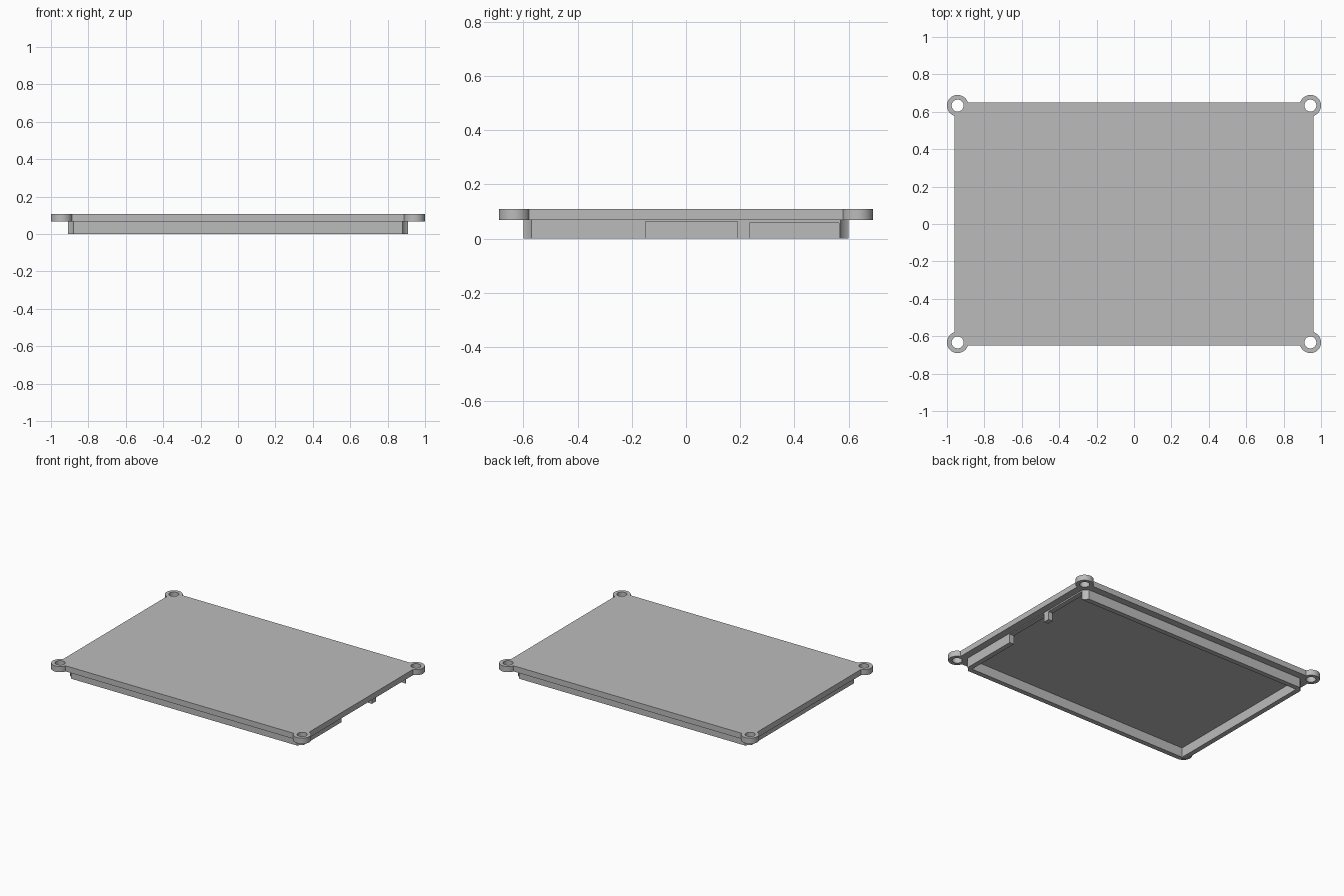
import bpy

if "Cube" in bpy.data.objects:
    bpy.data.objects.remove(bpy.data.objects["Cube"], do_unlink=True)

# Main dimensions
TOP, UNDER = 0.108, 0.068
EAR_X, EAR_Y = 0.943, 0.633
CORNERS = [(sx * EAR_X, sy * EAR_Y) for sx in (-1, 1) for sy in (-1, 1)]

grey = bpy.data.materials.new("plain grey")
grey.use_nodes = True
GREY = (0.5, 0.5, 0.5, 1)
grey.diffuse_color = GREY
grey.node_tree.nodes["Principled BSDF"].inputs["Base Color"].default_value = GREY


def box(name, x0, x1, y0, y1, z0, z1):
    bpy.ops.mesh.primitive_cube_add(
        size=1, location=((x0 + x1) / 2, (y0 + y1) / 2, (z0 + z1) / 2))
    ob = bpy.context.object
    ob.name = name
    ob.scale = (x1 - x0, y1 - y0, z1 - z0)
    bpy.ops.object.transform_apply(location=True, rotation=False, scale=True)
    ob.data.materials.append(grey)
    return ob


def cylinder(name, x, y, radius, z0, z1):
    bpy.ops.mesh.primitive_cylinder_add(
        vertices=64, radius=radius, depth=z1 - z0, location=(x, y, (z0 + z1) / 2))
    ob = bpy.context.object
    ob.name = name
    ob.data.materials.append(grey)
    return ob


def combine(target, other, operation):
    """Apply a boolean and discard the helper."""
    other.hide_render = True
    bpy.context.view_layer.objects.active = target
    mod = target.modifiers.new("shape", 'BOOLEAN')
    mod.operation, mod.object, mod.solver = operation, other, 'EXACT'
    bpy.ops.object.modifier_apply(modifier=mod.name)
    bpy.data.objects.remove(other, do_unlink=True)


def smooth(ob):
    bpy.ops.object.select_all(action='DESELECT')
    ob.select_set(True)
    bpy.context.view_layer.objects.active = ob
    bpy.ops.object.shade_smooth_by_angle()


# Lid plate with a round screw ear at each corner
plate = box("lid_plate", -0.96, 0.96, -0.65, 0.65, UNDER, TOP)
for x, y in CORNERS:
    combine(plate, cylinder("ear", x, y, 0.057, UNDER, TOP), 'UNION')
for x, y in CORNERS:
    combine(plate, cylinder("screw_hole", x, y, 0.032, 0, 0.2), 'DIFFERENCE')
smooth(plate)

# Locating rim below the plate, notched around the screw posts
rim = box("locating_rim", -0.91, 0.91, -0.6, 0.6, 0, UNDER)
combine(rim, box("rim_hollow", -0.875, 0.875, -0.565, 0.565, -0.1, 0.2), 'DIFFERENCE')
for x, y in CORNERS:
    combine(rim, cylinder("post_notch", x, y, 0.071, -0.1, 0.2), 'DIFFERENCE')

# Two connector openings in the right-hand wall, leaving a thin sill
for y0, y1, sill in ((-0.15, 0.19, 0.062), (0.235, 0.565, 0.058)):
    combine(rim, box("opening", 0.85, 1.0, y0, y1, -0.1, sill), 'DIFFERENCE')
smooth(rim)
